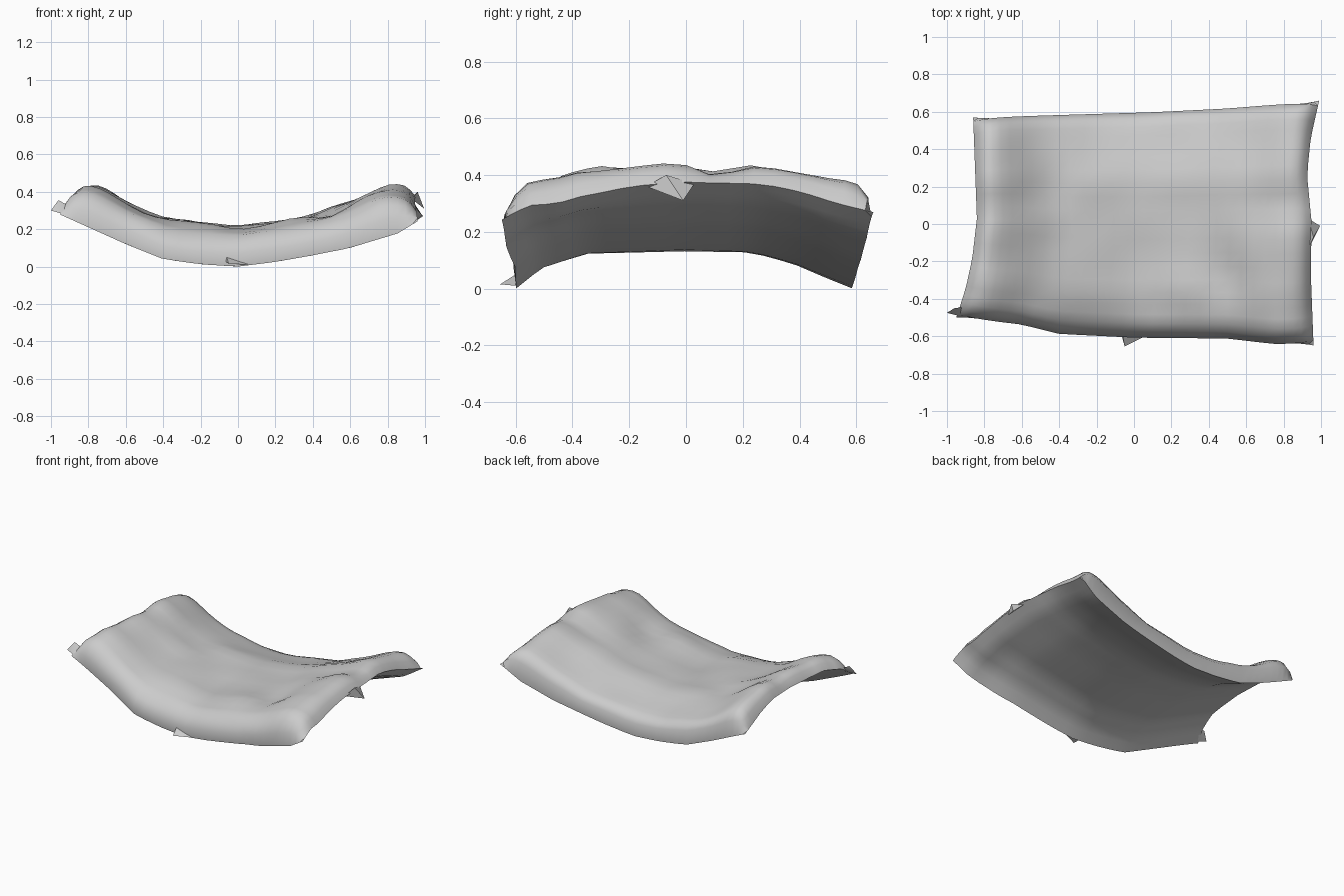
import bpy, bmesh, math
from mathutils import Vector, noise

cube = bpy.data.objects.get("Cube")
if cube:
    bpy.data.objects.remove(cube, do_unlink=True)

# Cloth colour
grey = bpy.data.materials.new("soft grey cloth")
grey.use_nodes = True
COLOR = (0.6, 0.6, 0.6, 1)
grey.diffuse_color = COLOR
grey.node_tree.nodes["Principled BSDF"].inputs["Base Color"].default_value = COLOR


def lerp_curve(pts, t):
    """Piecewise linear curve through (t, value) pairs."""
    if t <= pts[0][0]:
        return pts[0][1]
    for (a, va), (b, vb) in zip(pts, pts[1:]):
        if t <= b:
            return va + (vb - va) * (t - a) / (b - a)
    return pts[-1][1]


def bump(x, y, cx, cy, rx, ry):
    return math.exp(-((x - cx) / rx) ** 2 - ((y - cy) / ry) ** 2)


# Outline edges, then the sag along the length and the droop across it
LEFT = [(-1, -0.95), (-0.7, -0.9), (-0.4, -0.865), (0, -0.84), (0.5, -0.85), (1, -0.86)]
RIGHT = [(-1, 0.96), (-0.4, 0.945), (0, 0.95), (0.4, 0.925), (0.7, 0.945), (1, 0.99)]
FRONT = [(-0.95, -0.5), (-0.6, -0.54), (-0.4, -0.59), (0, -0.61), (0.5, -0.615), (0.75, -0.645), (1, -0.65)]
BACK = [(-0.86, 0.57), (-0.4, 0.585), (0.1, 0.6), (0.5, 0.62), (0.99, 0.66)]
SAG = [(-1, 0.3), (-0.8, 0.21), (-0.6, 0.12), (-0.4, 0.04), (-0.2, 0.012), (0, 0), (0.2, 0.025),
       (0.4, 0.06), (0.6, 0.1), (0.85, 0.18), (1, 0.275)]
DROOP = [(-1, 0), (-0.85, 0.07), (-0.58, 0.12), (0, 0.13), (0.4, 0.125), (0.65, 0.085), (0.83, 0.04), (1, 0)]
THICK = [(-0.8, 0.14), (-0.65, 0.115), (-0.5, 0.09), (0, 0.085), (0.4, 0.085), (0.65, 0.125), (0.85, 0.165)]


def point(u, v, top):
    # The long rims tuck in slightly under the upper sheet, fading at the corners
    tuck = 1 - abs(u) ** 12
    if top and abs(v) < 0.999:
        spread = max(-1, min(1, v * (1 + 0.04 * tuck)))
    else:
        spread = v * (1 - 0.02 * tuck)
    x0, x1 = lerp_curve(LEFT, v), lerp_curve(RIGHT, v)
    x = x0 + (x1 - x0) * (u + 1) / 2
    y0, y1 = lerp_curve(FRONT, x), lerp_curve(BACK, x)
    y = y0 + (y1 - y0) * (spread + 1) / 2
    z = lerp_curve(SAG, x) + lerp_curve(DROOP, v)
    z += 0.02 * bump(x, y, 1, 0.3, 0.15, 0.2) - 0.045 * bump(x, y, 1, -0.42, 0.2, 0.17)
    if top:
        rim = (1 - abs(u) ** (14 if u > 0 else 20)) * (1 - abs(v) ** (24 if v > 0 else 14))
        wrinkle = 0.02 * noise.noise(Vector((x * 4, y * 5, 0.5)))
        # Crease along the middle that deepens towards the raised ends
        crease = 0.08 * abs(x) ** 3 * math.exp(-((y - 0.1) / 0.09) ** 2)
        dent = 0.03 * bump(x, y, 0.5, -0.3, 0.1, 0.15) + 0.03 * bump(x, y, -0.85, -0.4, 0.2, 0.2)
        # Fuller padding along the two long sides
        swell = (0.05 if v > 0 else 0.025) * v ** 4
        z += max(rim, 0) * (lerp_curve(THICK, x) + swell + wrinkle - crease - dent)
    return Vector((x, y, z))


def make_object(name, bm):
    bmesh.ops.recalc_face_normals(bm, faces=bm.faces)
    mesh = bpy.data.meshes.new(name)
    bm.to_mesh(mesh)
    bm.free()
    mesh.materials.append(grey)
    ob = bpy.data.objects.new(name, mesh)
    bpy.context.collection.objects.link(ob)
    bpy.ops.object.select_all(action='DESELECT')
    ob.select_set(True)
    bpy.context.view_layer.objects.active = ob
    bpy.ops.object.shade_smooth_by_angle(angle=math.radians(50))


# Padded cloth: upper and lower sheets welded along the rim, denser at the edges
NU, NV = 30, 22
ease = lambda i, n: math.sin(math.pi / 2 * (2 * i / n - 1)) * 0.6 + (2 * i / n - 1) * 0.4
bm = bmesh.new()
for top in (False, True):
    grid = [[bm.verts.new(point(ease(i, NU), ease(j, NV), top)) for j in range(NV + 1)]
            for i in range(NU + 1)]
    for i in range(NU):
        for j in range(NV):
            bm.faces.new((grid[i][j], grid[i + 1][j], grid[i + 1][j + 1], grid[i][j + 1]))
bmesh.ops.remove_doubles(bm, verts=bm.verts, dist=0.0005)
make_object("padded_cloth", bm)


def flap(name, root_a, root_b, tip, ridge):
    """Small folded corner of cloth sticking out of the rim."""
    bm = bmesh.new()
    a, b, t, r = (bm.verts.new(p) for p in (root_a, root_b, tip, ridge))
    for f in ((a, b, r), (a, r, t), (b, t, r), (a, t, b)):
        bm.faces.new(f)
    make_object(name, bm)


flap("right_corner_flap", (-0.9, -0.5, 0.27), (-0.88, -0.44, 0.31), (-1, -0.475, 0.3), (-0.96, -0.45, 0.355))
flap("left_end_flap", (0.93, -0.14, 0.36), (0.93, 0.03, 0.37), (0.995, -0.01, 0.31), (0.96, -0.07, 0.4))
flap("front_edge_flap", (-0.07, -0.58, 0.03), (0.06, -0.6, 0.01), (-0.05, -0.655, 0.015), (-0.06, -0.6, 0.05))
